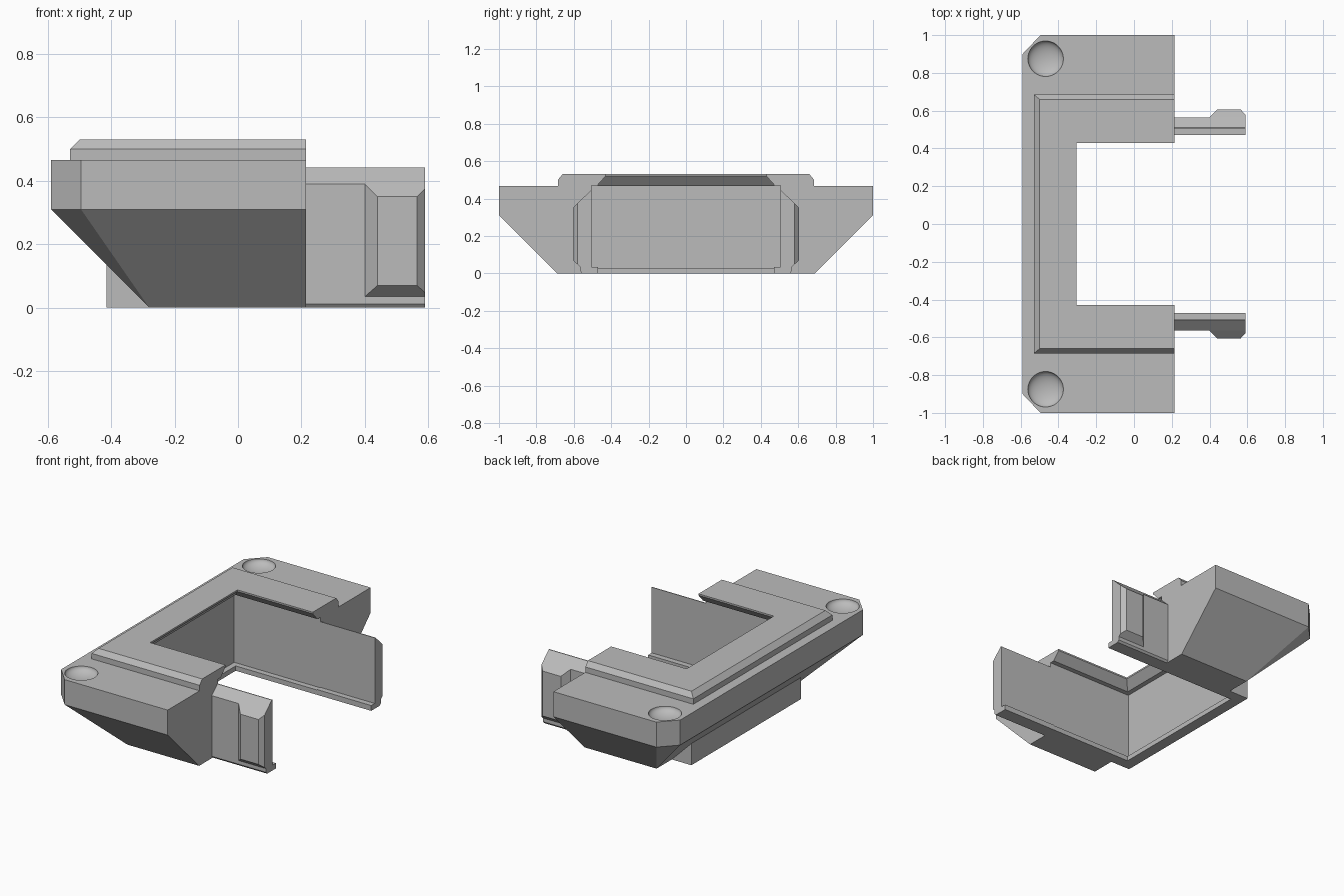
import bpy, bmesh, math
from mathutils import Matrix

cube = bpy.data.objects.get("Cube")
if cube:
    bpy.data.objects.remove(cube, do_unlink=True)

grey = bpy.data.materials.new("plain grey")
grey.use_nodes = True
grey.diffuse_color = (0.5, 0.5, 0.5, 1)
grey.node_tree.nodes["Principled BSDF"].inputs["Base Color"].default_value = (0.5, 0.5, 0.5, 1)

END = 0.215      # flat open end of the body
PAST = 0.4       # cutters run past the open end


def finish(name, bm):
    bmesh.ops.recalc_face_normals(bm, faces=bm.faces)
    mesh = bpy.data.meshes.new(name)
    bm.to_mesh(mesh)
    bm.free()
    mesh.materials.append(grey)
    obj = bpy.data.objects.new(name, mesh)
    bpy.context.collection.objects.link(obj)
    return obj


def hull(name, points):
    bm = bmesh.new()
    for p in points:
        bm.verts.new(p)
    bmesh.ops.convex_hull(bm, input=bm.verts)
    bmesh.ops.dissolve_limit(bm, angle_limit=0.01, verts=bm.verts, edges=bm.edges)
    return finish(name, bm)


def layers(name, x_end, levels):
    """Symmetric block from (z, back x, half width) levels."""
    return hull(name, [(x, s * w, z) for z, back, w in levels
                       for x in (back, x_end) for s in (-1, 1)])


def activate(obj):
    bpy.ops.object.select_all(action='DESELECT')
    obj.select_set(True)
    bpy.context.view_layer.objects.active = obj


def combine(target, tool, operation):
    mod = target.modifiers.new("bool", 'BOOLEAN')
    mod.operation = operation
    mod.solver = 'EXACT'
    mod.object = tool
    activate(target)
    bpy.ops.object.modifier_apply(modifier=mod.name)
    bpy.data.objects.remove(tool, do_unlink=True)


# Main body: clipped back corners above, 45 degree taper below
outline = [(x, s * y, z) for s in (-1, 1) for z in (0.31, 0.466)
           for x, y in ((-0.59, 0.9), (-0.495, 1), (END, 1))]
foot = [(x, s * 0.69, 0) for s in (-1, 1) for x in (-0.28, END)]
body = hull("clip_body", outline + foot)

# Back wall of the pocket and the raised top rim
combine(body, layers("back_wall", 0, [(0, -0.415, 0.54), (0.4, -0.415, 0.54)]), 'UNION')
combine(body, layers("top_rim", END, [(0.4, -0.53, 0.685), (0.5, -0.53, 0.685),
                                      (0.53, -0.5, 0.66)]), 'UNION')

# Pocket, bottom opening, undercut bevel and top opening
for levels in ([(0.03, -0.38, 0.505), (0.47, -0.38, 0.505)],
               [(-0.1, -0.345, 0.47), (0.1, -0.345, 0.47)],
               [(0.46, -0.359, 0.484), (0.52, -0.305, 0.43)],
               [(0.5, -0.305, 0.43), (0.6, -0.305, 0.43)]):
    combine(body, layers("pocket_cutter", PAST, levels), 'DIFFERENCE')

# Round dimples in the back corners
for s in (-1, 1):
    bm = bmesh.new()
    bmesh.ops.create_uvsphere(bm, u_segments=48, v_segments=24, radius=1,
                              matrix=Matrix.Translation((-0.468, s * 0.875, 0.466))
                              @ Matrix.Diagonal((0.094, 0.094, 0.042, 1)))
    combine(body, finish("dimple_cutter", bm), 'DIFFERENCE')

activate(body)
bpy.ops.object.shade_smooth_by_angle(angle=math.radians(20))

# Side arms with a foot ledge, sloped top and a catch near the tip
profile = [(0.47, 0), (0.555, 0), (0.565, 0.012), (0.565, 0.39), (0.51, 0.442),
           (0.505, 0.442), (0.505, 0.033), (0.47, 0.033)]
catch = [(0.40, 0.565, 0.035, 0.39), (0.59, 0.565, 0.035, 0.39),
         (0.44, 0.605, 0.07, 0.35), (0.565, 0.605, 0.07, 0.35),
         (0.59, 0.58, 0.048, 0.375)]
for s, side in ((-1, "front"), (1, "back")):
    bm = bmesh.new()
    face = bm.faces.new([bm.verts.new((END, s * y, z)) for y, z in profile])
    ext = bmesh.ops.extrude_face_region(bm, geom=[face], use_keep_orig=True)
    moved = [v for v in ext["geom"] if isinstance(v, bmesh.types.BMVert)]
    bmesh.ops.translate(bm, verts=moved, vec=(0.59 - END, 0, 0))
    finish(side + "_arm", bm)
    hull(side + "_arm_catch", [(x, s * y, z) for x, y, low, high in catch
                               for z in (low, high)])
